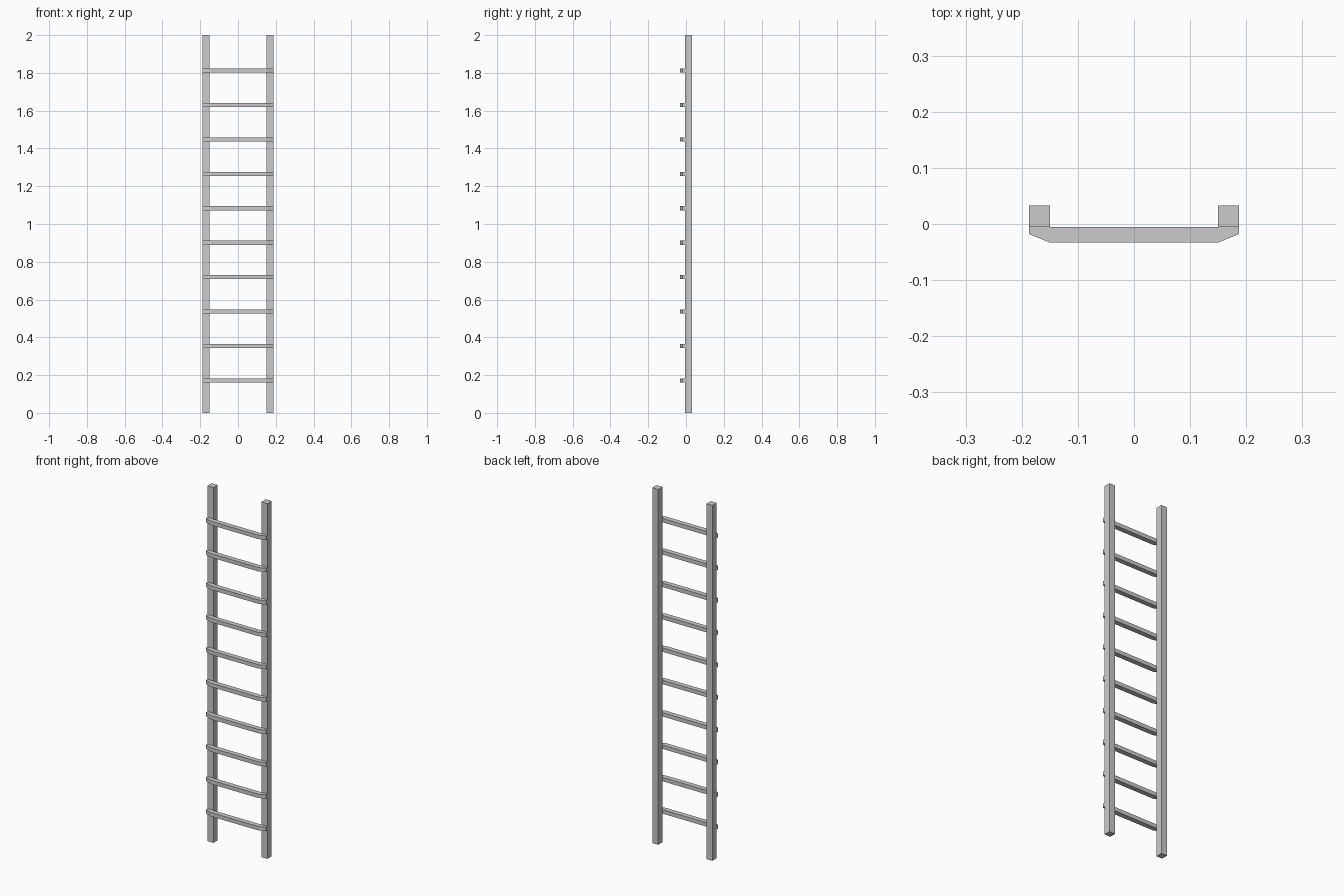
import bpy, bmesh

if "Cube" in bpy.data.objects:
    bpy.data.objects.remove(bpy.data.objects["Cube"])

HALF_W, INNER = 0.187, 0.150      # outer and inner faces of the posts
FRONT, BACK, JOIN = -0.033, 0.033, -0.005


def prism(name, outline, z0, z1):
    """Extrude a flat xy outline from z0 up to z1."""
    bm = bmesh.new()
    face = bm.faces.new([bm.verts.new((x, y, z0)) for x, y in outline])
    ext = bmesh.ops.extrude_face_region(bm, geom=[face])
    verts = [v for v in ext["geom"] if isinstance(v, bmesh.types.BMVert)]
    bmesh.ops.translate(bm, verts=verts, vec=(0, 0, z1 - z0))
    bmesh.ops.recalc_face_normals(bm, faces=bm.faces[:])
    mesh = bpy.data.meshes.new(name)
    bm.to_mesh(mesh)
    bm.free()
    obj = bpy.data.objects.new(name, mesh)
    bpy.context.collection.objects.link(obj)
    return obj


# Two square upright posts
for side, label in ((-1, "left"), (1, "right")):
    a, b = side * INNER, side * HALF_W
    prism(f"{label}_post", [(a, JOIN), (b, JOIN), (b, BACK), (a, BACK)], 0, 2)

# Ten rungs with tapered ends, fixed to the front of the posts
rung_outline = [(-HALF_W, JOIN), (-HALF_W, -0.018), (-INNER, FRONT),
                (INNER, FRONT), (HALF_W, -0.018), (HALF_W, JOIN)]
for i in range(10):
    z = 0.172 + i * 0.1822
    prism(f"rung_{i + 1}", rung_outline, z - 0.011, z + 0.011)
